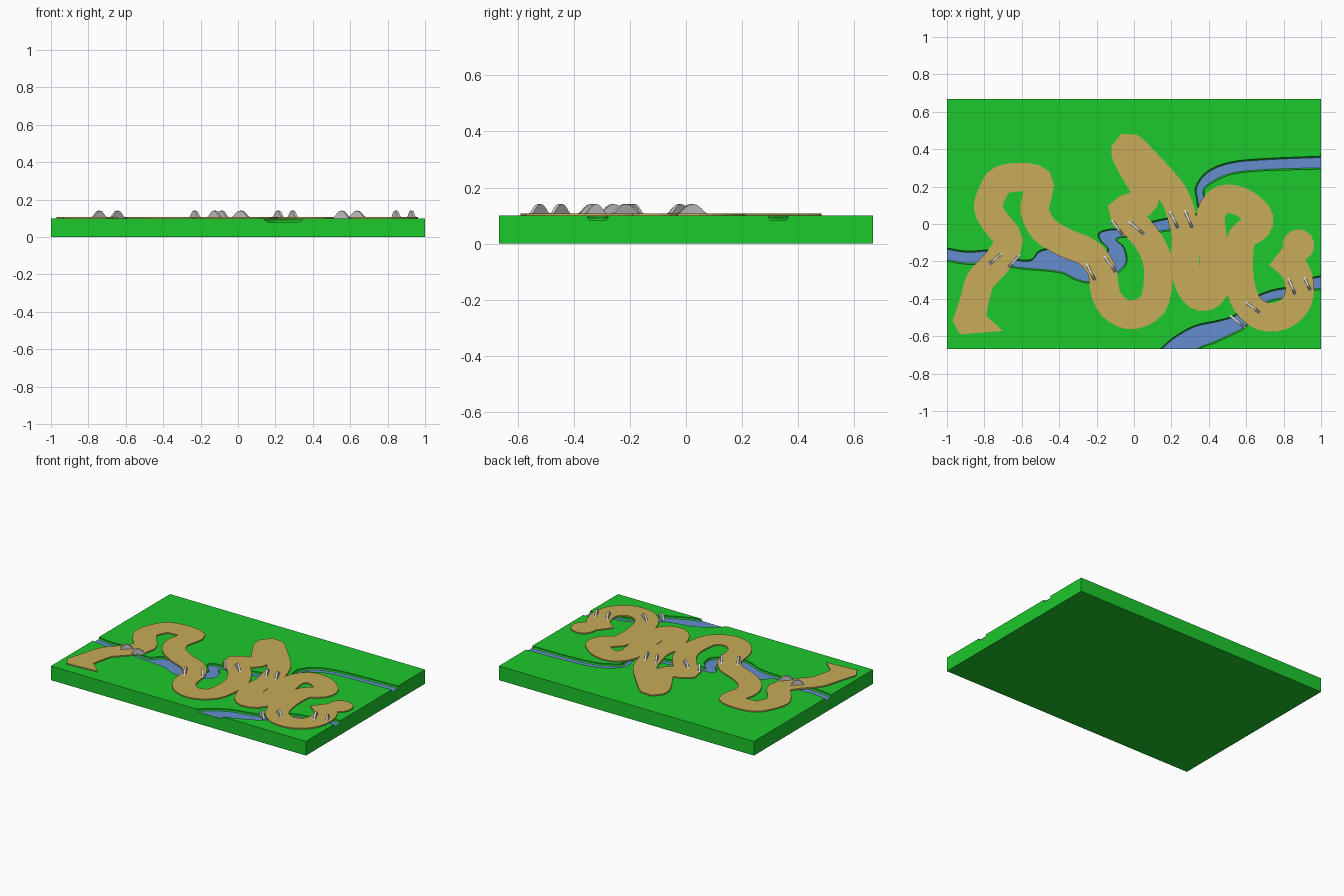
import bpy, bmesh, math
from mathutils import Vector

if "Cube" in bpy.data.objects:
    bpy.data.objects.remove(bpy.data.objects["Cube"])

HALF_Y = 0.667


def material(name, rgb):
    m = bpy.data.materials.new(name)
    m.diffuse_color = (*rgb, 1)
    m.use_nodes = True
    m.node_tree.nodes["Principled BSDF"].inputs["Base Color"].default_value = m.diffuse_color
    return m


GREEN = material("grass", (0.012, 0.58, 0.025))
BLUE = material("water", (0.13, 0.27, 0.62))
SAND = material("sand", (0.58, 0.41, 0.1))


def finish(bm, name, mat=None):
    bmesh.ops.recalc_face_normals(bm, faces=bm.faces)
    me = bpy.data.meshes.new(name)
    bm.to_mesh(me)
    bm.free()
    ob = bpy.data.objects.new(name, me)
    bpy.context.collection.objects.link(ob)
    if mat:
        me.materials.append(mat)
    return ob


def spline(rows, steps):
    """Catmull-Rom through rows of numbers."""
    p = [Vector(r) for r in rows]
    p = [2 * p[0] - p[1]] + p + [2 * p[-1] - p[-2]]
    out = []
    for a, b, c, d in zip(p, p[1:], p[2:], p[3:]):
        for i in range(steps):
            t = i / steps
            out.append(0.5 * (2 * b + (c - a) * t + (2 * a - 5 * b + 4 * c - d) * t * t
                              + (3 * b - a - 3 * c + d) * t ** 3))
    return out + [p[-2]]


def ribbon(bm, banks, profile):
    """Closed strip between left/right banks; profile = (inset, z) from top down."""
    rings = []
    for xl, yl, xr, yr in banks:
        l, r = Vector((xl, yl)), Vector((xr, yr))
        u = (r - l).normalized()
        pts = [(*(l + u * i), z) for i, z in profile]
        pts += [(*(r - u * i), z) for i, z in reversed(profile)]
        rings.append([bm.verts.new(p) for p in pts])
    n = len(rings[0])
    for a, b in zip(rings, rings[1:]):
        for i in range(n):
            bm.faces.new((a[i], a[(i + 1) % n], b[(i + 1) % n], b[i]))
    bm.faces.new(rings[0])
    bm.faces.new(rings[-1][::-1])


# Grass slab
bm = bmesh.new()
bmesh.ops.create_cube(bm, size=1)
for v in bm.verts:
    v.co = (v.co.x * 2, v.co.y * 2 * HALF_Y, (v.co.z + 0.5) * 0.1)
slab = finish(bm, "grass_slab", GREEN)

# Rivers as left bank / right bank pairs
rivers = {
    "long_river": [
        (-1.06, -.115, -1.06, -.185), (-.9, -.145, -.9, -.215), (-.75, -.14, -.74, -.215),
        (-.64, -.185, -.64, -.235), (-.55, -.19, -.55, -.245), (-.5, -.14, -.48, -.25),
        (-.38, -.125, -.38, -.265), (-.29, -.175, -.31, -.3), (-.21, -.2, -.22, -.315),
        (-.16, -.16, -.1, -.27), (-.14, -.13, -.04, -.21), (-.18, -.09, -.05, -.13),
        (-.19, -.05, -.09, -.09), (-.14, -.03, -.08, -.075), (-.04, -.02, -.03, -.07),
        (.1, .015, .1, -.05), (.2, .035, .2, -.035), (.3, .045, .32, -.03),
        (.34, .07, .39, .02), (.335, .13, .385, .11), (.33, .2, .375, .18),
        (.39, .28, .42, .22), (.51, .33, .52, .265), (.7, .35, .7, .285),
        (1.06, .365, 1.06, .295)],
    "short_river": [
        (1.06, -.27, 1.06, -.345), (.93, -.29, .93, -.36), (.85, -.33, .86, -.395),
        (.73, -.355, .74, -.41), (.63, -.4, .66, -.46), (.54, -.485, .6, -.55),
        (.45, -.515, .51, -.6), (.32, -.545, .42, -.64), (.2, -.615, .34, -.67),
        (.11, -.7, .27, -.73)]}

for name, rows in rivers.items():
    banks = spline(rows, 4)
    # Carve the channel
    bm = bmesh.new()
    ribbon(bm, banks, [(0, .13), (0, .092), (.01, .082)])
    cutter = finish(bm, name + "_cutter", GREEN)
    cutter.hide_render = True
    mod = slab.modifiers.new(name, 'BOOLEAN')
    mod.operation, mod.object, mod.solver = 'DIFFERENCE', cutter, 'EXACT'
    mod.use_self = True
    bpy.context.view_layer.objects.active = slab
    bpy.ops.object.modifier_apply(modifier=mod.name)
    bpy.data.objects.remove(cutter)
    # Water sheet trimmed to the slab
    bm = bmesh.new()
    ribbon(bm, banks, [(.006, .085), (.01, .08)])
    for co, no in (((1, 0, 0), (1, 0, 0)), ((-1, 0, 0), (-1, 0, 0)), ((0, -HALF_Y, 0), (0, -1, 0))):
        bmesh.ops.bisect_plane(bm, geom=bm.verts[:] + bm.edges[:] + bm.faces[:],
                               plane_co=co, plane_no=no, clear_outer=True)
    finish(bm, name + "_water", BLUE)

# Winding path: centre line
centre = [
    (-.85, -.4), (-.82, -.3), (-.73, -.2), (-.67, -.09), (-.74, .01), (-.78, .09), (-.75, .18),
    (-.71, .235), (-.6, .25), (-.51, .23), (-.515, .16), (-.53, .07), (-.48, -.03), (-.37, -.1),
    (-.25, -.15), (-.175, -.24), (-.15, -.38), (-.09, -.46), (0, -.485), (.1, -.43), (.13, -.3),
    (.12, -.18), (.07, -.08), (0, 0), (-.07, .065), (.04, .11), (.06, .18), (0, .29), (-.045, .38),
    (-.02, .41), (.08, .31), (.18, .2), (.23, .12), (.26, .02), (.28, -.08), (.27, -.2),
    (.3, -.33), (.36, -.39), (.43, -.35), (.43, -.22), (.42, -.08), (.41, .05), (.47, .13),
    (.57, .12), (.66, .05), (.66, -.01), (.58, -.07), (.56, -.17), (.565, -.3), (.6, -.42),
    (.68, -.49), (.79, -.49), (.87, -.42), (.885, -.32), (.85, -.23), (.77, -.16)]
line = spline(centre, 3)
banks = []
for i, p in enumerate(line):
    d = (line[min(i + 1, len(line) - 1)] - line[max(i - 1, 0)]).normalized()
    s = Vector((-d.y, d.x)) * 0.077
    banks.append((*(p + s), *(p - s)))
PATH = [(0, .108), (0, .098)]
bm = bmesh.new()
ribbon(bm, banks, PATH)
path = finish(bm, "winding_path", SAND)
for f in path.data.polygons:  # folded inner bends still face up
    if f.center.z > .107 and f.normal.z < 0:
        f.flip()

# Flared entrance and round end clearing
bm = bmesh.new()
ribbon(bm, [(-.93, -.59, -.70, -.572), (-.97, -.52, -.79, -.49), (-.94, -.43, -.78, -.43),
            (-.925, -.38, -.775, -.4)], PATH)
finish(bm, "path_entrance", SAND)
bm = bmesh.new()
bmesh.ops.create_cone(bm, cap_ends=True, segments=14, radius1=.085, radius2=.085, depth=.01)
bmesh.ops.translate(bm, verts=bm.verts, vec=(.88, -.113, .103))
finish(bm, "path_end_clearing", SAND)


# Arched bridge walls, two per bridge
def bridge_wall(name, x1, y1, x2, y2):
    a, b = Vector((x1, y1)), Vector((x2, y2))
    d = (b - a).normalized()
    s = Vector((-d.y, d.x)) * .007
    bm = bmesh.new()
    arch = [(0, .098), (0, .107), (.1, .112), (.22, .126), (.36, .138), (.5, .141)]
    arch += [(1 - t, z) for t, z in reversed(arch[:-1])]
    sides = [[bm.verts.new((*(a.lerp(b, t) + s * k), z)) for t, z in arch] for k in (1, -1)]
    n = len(arch)
    for i in range(n):
        j = (i + 1) % n
        bm.faces.new((sides[0][i], sides[0][j], sides[1][j], sides[1][i]))
    bm.faces.new(sides[0])
    bm.faces.new(sides[1])
    finish(bm, name)


bridges = [
    (-.78, -.22, -.705, -.155), (-.68, -.24, -.61, -.165),
    (-.255, -.21, -.205, -.31), (-.16, -.17, -.09, -.265),
    (-.12, .02, -.055, -.065), (-.03, .015, .06, -.06),
    (.19, .07, .24, -.03), (.27, .075, .315, -.03),
    (.515, -.49, .595, -.555), (.595, -.415, .68, -.48),
    (.825, -.29, .865, -.385), (.91, -.285, .945, -.36)]
for i, w in enumerate(bridges):
    bridge_wall(f"bridge_{i // 2 + 1}_wall_{'ab'[i % 2]}", *w)
